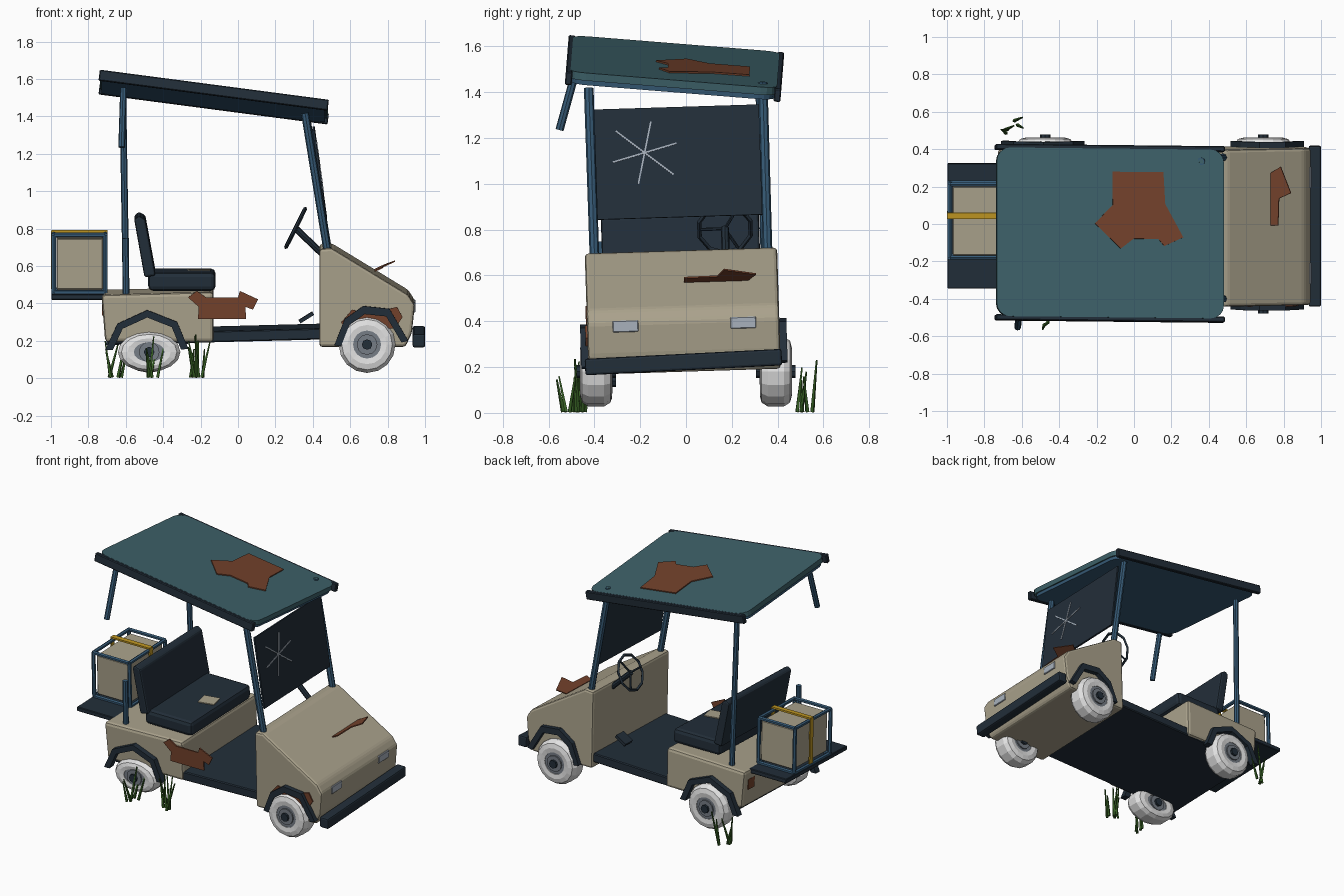
import bpy, bmesh, math, random
from mathutils import Matrix, Vector

if "Cube" in bpy.data.objects:
    bpy.data.objects.remove(bpy.data.objects["Cube"])

random.seed(4)
T, R, rad = Matrix.Translation, Matrix.Rotation, math.radians
I = Matrix.Identity(4)


def material(name, rgb):
    m = bpy.data.materials.new(name)
    lin = [(c / 255 / 12.92 if c < 11 else ((c / 255 + 0.055) / 1.055) ** 2.4) for c in rgb]
    m.diffuse_color = (*lin, 1)
    m.use_nodes = True
    m.node_tree.nodes["Principled BSDF"].inputs["Base Color"].default_value = m.diffuse_color
    return m


TEAL = material("teal roof paint", (62, 98, 106))
TAN = material("tan body paint", (170, 162, 140))
RUST = material("rust brown", (116, 66, 44))
DARK = material("dark navy", (34, 46, 57))
BLUE = material("steel blue", (54, 90, 118))
WHITE = material("tyre white", (226, 226, 226))
GREY = material("rim grey", (118, 125, 134))
LIGHT = material("pale lamp grey", (168, 177, 188))
YELLOW = material("strap yellow", (190, 150, 34))
GREEN = material("grass green", (52, 92, 34))

LEAN = R(rad(1.8), 4, 'X')                       # the whole cart sags to -y
ROOF = T((-0.13, -0.05, 1.503)) @ R(rad(-4.6), 4, 'X') @ R(rad(7.5), 4, 'Y')
SIDE = R(rad(90), 4, 'X')                        # drawing plane xy -> xz


def finish(name, bm, mat, M=I, bevel=0, seg=2):
    if bevel:
        sharp = [e for e in bm.edges if e.calc_face_angle(0) > 0.3]
        bmesh.ops.bevel(bm, geom=sharp, offset=bevel, segments=seg, affect='EDGES', profile=0.5)
    bm.transform(M)
    bmesh.ops.recalc_face_normals(bm, faces=bm.faces)
    me = bpy.data.meshes.new(name)
    bm.to_mesh(me)
    bm.free()
    me.materials.append(mat)
    ob = bpy.data.objects.new(name, me)
    bpy.context.collection.objects.link(ob)
    return ob


def box(name, c, s, mat, M=LEAN, bevel=0, seg=2):
    bm = bmesh.new()
    bmesh.ops.create_cube(bm, size=1, matrix=T(c) @ Matrix.Diagonal((*s, 1)))
    return finish(name, bm, mat, M, bevel, seg)


def prism(name, pts, depth, mat, M, bevel=0, seg=2):
    """Extrude an xy outline, centred on local z."""
    bm = bmesh.new()
    f = bm.faces.new([bm.verts.new((x, y, -depth / 2)) for x, y in pts])
    g = bmesh.ops.extrude_face_region(bm, geom=[f])["geom"]
    bmesh.ops.translate(bm, vec=(0, 0, depth), verts=[v for v in g if isinstance(v, bmesh.types.BMVert)])
    bmesh.ops.recalc_face_normals(bm, faces=bm.faces)
    return finish(name, bm, mat, M, bevel, seg)


def rod(name, a, b, r, mat, M=LEAN, n=8, r2=None):
    a, b = Vector(a), Vector(b)
    bm = bmesh.new()
    q = (b - a).to_track_quat('Z', 'Y').to_matrix().to_4x4()
    bmesh.ops.create_cone(bm, cap_ends=True, segments=n, radius1=r, radius2=r if r2 is None else r2,
                          depth=(b - a).length, matrix=T((a + b) / 2) @ q)
    return finish(name, bm, mat, M)


def lathe(name, prof, mat, M, n=16):
    """Closed (radius, y) ring profile turned around y."""
    bm = bmesh.new()
    rings = [[bm.verts.new((r * math.cos(t), y, r * math.sin(t))) for r, y in prof]
             for t in (2 * math.pi * i / n for i in range(n))]
    k = len(prof)
    for i in range(n):
        p, q = rings[i], rings[(i + 1) % n]
        for j in range(k):
            bm.faces.new((p[j], p[(j + 1) % k], q[(j + 1) % k], q[j]))
    return finish(name, bm, mat, M)


def rounded_rect(w, h, r, n=4):
    out = []
    for i, (sx, sy) in enumerate(((1, 1), (-1, 1), (-1, -1), (1, -1))):
        for k in range(n + 1):
            t = math.pi / 2 * (i + k / n)
            out.append((sx * (w / 2 - r) + r * math.cos(t), sy * (h / 2 - r) + r * math.sin(t)))
    return out


# body: front cowl, rear tub, floor, bumper
prism("front_cowl", [(0.435, 0.18), (0.895, 0.18), (0.93, 0.256), (0.945, 0.405), (0.91, 0.46),
                     (0.50, 0.71), (0.435, 0.705)], 0.84, TAN, LEAN @ SIDE, 0.016)
prism("rear_tub", [(-0.71, 0.205), (-0.13, 0.205), (-0.13, 0.475), (-0.73, 0.46)], 0.83, TAN, LEAN @ SIDE, 0.02)
prism("floor", [(-0.69, 0.19), (0.46, 0.22), (0.46, 0.28), (-0.69, 0.25)], 0.8, DARK, LEAN @ SIDE, 0.006, 1)
box("bumper", (0.967, 0, 0.222), (0.066, 0.86, 0.072), DARK, R(rad(2.9), 4, 'X'), 0.01)
for s in (-1, 1):
    box("headlight", (0.942, s * 0.257, 0.386), (0.012, 0.112, 0.05), LIGHT,
        LEAN @ T((0, 0.005, 0)), 0.003, 1)

# wheel arches on both sides
arches = {"rear_arch": [(-0.71, 0.165), (-0.645, 0.305), (-0.485, 0.378), (-0.325, 0.315), (-0.265, 0.17)],
          "front_arch": [(0.515, 0.19), (0.57, 0.33), (0.67, 0.40), (0.81, 0.385), (0.91, 0.215)]}
for name, pts in arches.items():
    cx = (pts[0][0] + pts[-1][0]) / 2
    inner = [(cx + (x - cx) * 0.82, 0.16 + (z - 0.16) * 0.82) for x, z in reversed(pts)]
    for s in (-1, 1):
        prism(name, pts + inner, 0.045, DARK, LEAN @ T((0, s * 0.428, 0)) @ SIDE)

# wheels, the near rear one is a flat tyre
tyre = [(0.075, -0.066), (0.105, -0.07), (0.135, -0.062), (0.152, -0.035), (0.152, 0.035),
        (0.135, 0.062), (0.105, 0.07), (0.075, 0.066)]
for x, s in ((0.69, -1), (0.69, 1), (-0.475, -1), (-0.475, 1)):
    flat = x < 0 and s < 0
    c = Vector((x, s * 0.392, 0.14 if flat else 0.18))
    sq = Matrix.Diagonal((1.1, 1, 0.7, 1)) if flat else I
    lathe("tyre", tyre, WHITE, T(c) @ sq)
    rod("rim", c - Vector((0, 0.062, 0)), c + Vector((0, 0.062, 0)), 0.086, GREY, T((0, 0, 0)) if not flat
        else T(c) @ Matrix.Diagonal((1, 1, 0.85, 1)) @ T(-c), 16)
    rod("rim_disc", c - Vector((0, 0.071, 0)), c + Vector((0, 0.071, 0)), 0.055, GREY, I, 12)
    rod("hub", c - Vector((0, 0.086, 0)), c + Vector((0, 0.086, 0)), 0.028, DARK, I, 8)

# seat with a patch
box("seat_cushion", (-0.30, 0.005, 0.527), (0.36, 0.66, 0.10), DARK, LEAN, 0.025)
prism("seat_back", [(-0.50, 0.55), (-0.44, 0.56), (-0.495, 0.86), (-0.53, 0.88), (-0.555, 0.86)],
      0.69, DARK, LEAN @ SIDE, 0.012)
box("seat_patch", (-0.21, 0, 0.579), (0.11, 0.10, 0.008), TAN, LEAN @ T((-0.21, 0, 0)) @ R(0.2, 4, 'Z') @ T((0.21, 0, 0)))

# steering wheel, column and pedal
WHEEL = LEAN @ T((0.308, 0.19, 0.795)) @ R(rad(-63.5 + 90), 4, 'Y') @ SIDE.inverted()
ring = R(rad(90), 4, 'X')
W = LEAN @ T((0.308, 0.195, 0.798)) @ R(rad(-63.5), 4, 'Y') @ ring
lathe("steering_wheel", [(0.107, 0), (0.117, -0.01), (0.127, 0), (0.117, 0.01)], DARK, W, 10)
for a in (90, 210, 330):
    t = rad(a)
    rod("wheel_spoke", (0, 0, 0), (0.115 * math.cos(t), 0, 0.115 * math.sin(t)), 0.007, DARK, W, 6)
rod("steering_column", (0.303, 0.195, 0.80), (0.46, 0.195, 0.65), 0.018, DARK)
box("pedal", (0, 0, 0), (0.085, 0.08, 0.02), DARK, LEAN @ T((0.365, 0.17, 0.32)) @ R(rad(-32), 4, 'Y'))

# roof posts, one snapped in two
for s in (-1, 1):
    rod("front_post", (0.48, s * 0.378, 0.68), (0.358, s * 0.38, 1.43), 0.021, BLUE)
rod("rear_post", (-0.598, 0.365, 0.44), (-0.615, 0.365, 1.45), 0.018, BLUE)
rod("broken_post_base", (-0.598, -0.36, 0.44), (-0.602, -0.355, 0.76), 0.018, BLUE)
rod("broken_post_top", (-0.612, -0.465, 1.55), (-0.622, -0.552, 1.235), 0.018, BLUE, I)

# cracked windscreen
GLASS = LEAN @ T((0.437, 0, 1.095)) @ R(-0.135, 4, 'Y')
box("windscreen", (0, 0, 0), (0.012, 0.72, 0.485), DARK, GLASS)
for ang, ln in ((77, 0.28), (-39, 0.317), (15, 0.29)):
    box("crack", (0, 0, 0), (0.004, ln, 0.007), LIGHT, GLASS @ T((0.008, -0.145, 0.045)) @ R(rad(ang), 4, 'X'))

# roof: panel, blue lining, side rails, bolt
prism("roof_panel", rounded_rect(1.225, 0.905, 0.07), 0.034, TEAL, ROOF @ T((0, 0, 0.013)))
prism("roof_lining", rounded_rect(1.205, 0.885, 0.07), 0.022, BLUE, ROOF @ T((0, 0, -0.014)))
for s in (-1, 1):
    box("roof_rail", (0, s * 0.457, 0), (1.235, 0.03, 0.058), DARK, ROOF, 0.005, 1)
rod("roof_bolt", (0.49, 0.39, 0.02), (0.49, 0.39, 0.037), 0.014, TEAL, ROOF, 10)

# rust patches
prism("roof_rust", [(0.01, 0.328), (0.285, 0.328), (0.295, 0.157), (0.392, -0.02), (0.29, -0.068), (0.258, -0.03),
                    (0.125, -0.03), (0.055, -0.084), (-0.084, 0.05), (0.012, 0.15)], 0.008, RUST,
      ROOF @ T((0, 0, 0.033)))
prism("side_rust", [(-0.267, 0.445), (-0.22, 0.48), (-0.17, 0.445), (0, 0.445), (0.01, 0.48), (0.107, 0.435),
                    (0.08, 0.38), (0.04, 0.395), (0.043, 0.33), (-0.214, 0.33), (-0.21, 0.395)], 0.009, RUST,
      LEAN @ T((0, -0.42, 0)) @ SIDE)
prism("arch_rust", [(0.55, 0.31), (0.61, 0.38), (0.70, 0.355), (0.85, 0.395), (0.88, 0.34), (0.84, 0.28), (0.58, 0.28)],
      0.009, RUST, LEAN @ T((0, -0.424, 0)) @ SIDE)
prism("hood_rust", [(0, 0.28), (0.06, 0.315), (0.12, 0.175), (0.05, 0.145), (0.045, 0), (0, 0)], 0.007, RUST,
      LEAN @ T((0.73, 0.01, 0.572)) @ R(rad(-24), 4, 'Y'))
box("tail_rust", (-0.722, 0.33, 0.36), (0.009, 0.07, 0.07), RUST)

# rear tray with a strapped crate in a blue frame
box("cargo_tray", (-0.84, 0.004, 0.444), (0.315, 0.67, 0.03), DARK, LEAN, 0.004, 1)
box("crate", (-0.845, 0.04, 0.615), (0.25, 0.37, 0.275), TAN, LEAN, 0.006, 1)
xs, ys, zs = (-0.985, -0.71), (-0.155, 0.235), (0.465, 0.77)
for i in (0, 1):
    for j in (0, 1):
        rod("frame_bar", (xs[0], ys[i], zs[j]), (xs[1], ys[i], zs[j]), 0.013, BLUE, LEAN, 6)
        rod("frame_bar", (xs[i], ys[0], zs[j]), (xs[i], ys[1], zs[j]), 0.013, BLUE, LEAN, 6)
        rod("frame_bar", (xs[i], ys[j], zs[0]), (xs[i], ys[j], zs[1]), 0.013, BLUE, LEAN, 6)
box("strap_top", (-0.848, 0.068, 0.785), (0.30, 0.034, 0.012), YELLOW)
for x in (-0.995, -0.701):
    box("strap_side", (x, 0.068, 0.63), (0.008, 0.034, 0.31), YELLOW)

# grass tufts
for cx, cy, n in ((-0.46, -0.505, 5), (-0.19, -0.475, 8), (-0.655, 0.52, 5)):
    for i in range(n):
        sp = 0.075 if n > 5 else 0.035
        bx, by = cx + random.uniform(-sp, sp), cy + random.uniform(-0.04, 0.04)
        tip = (bx + random.uniform(-0.05, 0.05), by + random.uniform(-0.04, 0.04), random.uniform(0.14, 0.235))
        rod("grass_blade", (bx, by, 0.004), tip, 0.010, GREEN, I, 4, 0.004)
